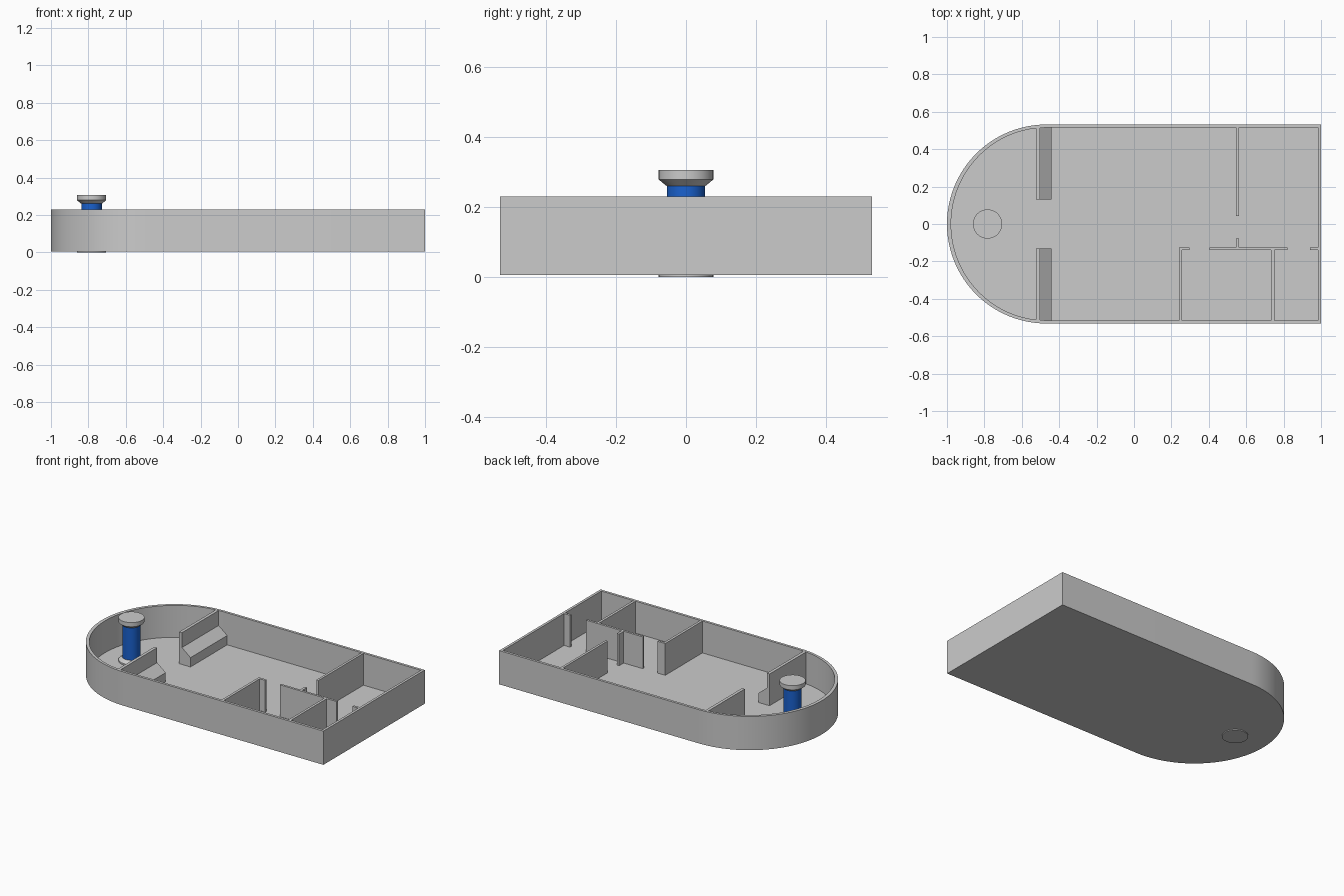
import bpy, bmesh, math

if "Cube" in bpy.data.objects:
    bpy.data.objects.remove(bpy.data.objects["Cube"])

Z0, FLOOR, TOP = 0.006, 0.018, 0.23


def make(name, verts, faces, angle=None, mat=None):
    mesh = bpy.data.meshes.new(name)
    mesh.from_pydata(verts, [], faces)
    bm = bmesh.new()
    bm.from_mesh(mesh)
    bmesh.ops.recalc_face_normals(bm, faces=bm.faces)
    bm.to_mesh(mesh)
    bm.free()
    ob = bpy.data.objects.new(name, mesh)
    bpy.context.collection.objects.link(ob)
    if mat:
        mesh.materials.append(mat)
    if angle:
        bpy.context.view_layer.objects.active = ob
        ob.select_set(True)
        bpy.ops.object.shade_smooth_by_angle(angle=math.radians(angle))
        ob.select_set(False)
    return ob


def prism_y(name, profile, y0, y1):
    """Extrude an (x, z) profile along y."""
    n = len(profile)
    verts = [(x, y, z) for y in (y0, y1) for x, z in profile]
    faces = [tuple(range(n)), tuple(range(n, 2 * n))]
    faces += [(i, (i + 1) % n, (i + 1) % n + n, i + n) for i in range(n)]
    return make(name, verts, faces)


def wall(name, x0, x1, y0, y1):
    z = FLOOR - 0.004
    return prism_y(name, [(x0, z), (x1, z), (x1, TOP - 0.001), (x0, TOP - 0.001)], y0, y1)


def lathe(name, profile, cx, mat=None, n=48):
    """Closed (radius, z) profile turned about a vertical axis at x = cx."""
    m = len(profile)
    verts = [(cx + r * math.cos(2 * math.pi * i / n), r * math.sin(2 * math.pi * i / n), z)
             for i in range(n) for r, z in profile]
    faces = [(i * m + j, (i + 1) % n * m + j, (i + 1) % n * m + j + 1, i * m + j + 1)
             for i in range(n) for j in range(m - 1)]
    faces += [tuple(i * m for i in range(n)), tuple(i * m + m - 1 for i in range(n))]
    return make(name, verts, faces, 25, mat)


def outline(xr, hw, left, n=48):
    """Rectangle with a rounded left end."""
    cx = -0.468
    pts = [(xr, -hw), (xr, hw)]
    for i in range(n + 1):
        a = math.pi / 2 + math.pi * i / n
        pts.append((cx + (cx - left) * math.cos(a), hw * math.sin(a)))
    return pts


# Tray shell: outer side, rim, inner side, floor and underside
outer, inner = outline(1.0, 0.532, -1.0), outline(0.983, 0.515, -0.978)
n = len(outer)
rings = [(outer, Z0), (outer, TOP), (inner, TOP), (inner, FLOOR)]
verts = [(x, y, z) for pts, z in rings for x, y in pts]
faces = [(k * n + i, k * n + (i + 1) % n, (k + 1) * n + (i + 1) % n, (k + 1) * n + i)
         for k in range(3) for i in range(n)]
faces += [tuple(range(n)), tuple(range(3 * n, 4 * n))]
make("tray", verts, faces, 25)

# Dividers with sloped benches, mirrored front and back
bench = [(-0.523, FLOOR - 0.004), (-0.44, FLOOR - 0.004), (-0.44, 0.08), (-0.503, 0.13),
         (-0.503, TOP - 0.001), (-0.523, TOP - 0.001)]
for side, s in (("back", 1), ("front", -1)):
    prism_y("bench_divider_" + side, bench, 0.13 * s, 0.52 * s)

# Room partitions
wall("back_partition", 0.545, 0.561, 0.043, 0.52)
wall("door_stub", 0.545, 0.561, -0.127, -0.077)
wall("corridor_wall_left", 0.24, 0.297, -0.14, -0.125)
wall("corridor_wall_middle", 0.405, 0.822, -0.14, -0.125)
wall("corridor_wall_right", 0.94, 0.988, -0.14, -0.125)
wall("front_partition_left", 0.24, 0.257, -0.52, -0.13)
wall("front_partition_right", 0.733, 0.75, -0.52, -0.13)

# Column: flared caps at both ends with a blue shaft
PX, H = -0.783, 0.307
cap = [(0.078, 0.0), (0.078, 0.028), (0.056, 0.046)]
lathe("column_base", cap, PX)
lathe("column_cap", [(r, H - z) for r, z in cap], PX)
blue = bpy.data.materials.new("blue")
blue.diffuse_color = (0.01, 0.12, 0.62, 1)
blue.use_nodes = True
blue.node_tree.nodes["Principled BSDF"].inputs["Base Color"].default_value = blue.diffuse_color
lathe("column_shaft", [(0.055, 0.044), (0.055, H - 0.044)], PX, blue)
